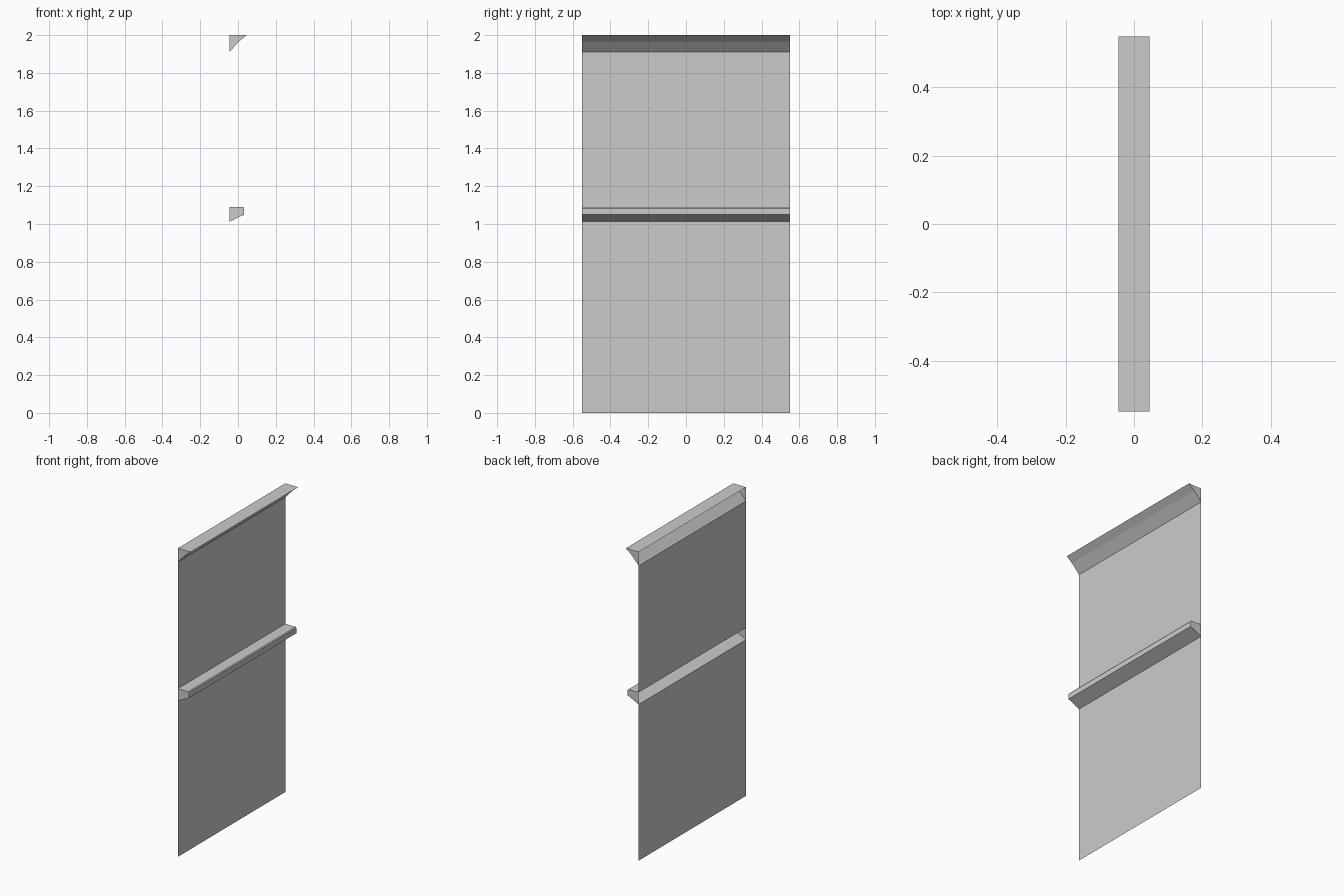
import bpy

if "Cube" in bpy.data.objects:
    bpy.data.objects.remove(bpy.data.objects["Cube"])

HALF = 0.55      # half the wall length along y
BACK = -0.046    # plane of the wall sheet


def extrude_profile(name, profile, capped=False):
    """Sweep an open (x, z) profile, listed bottom to top, along y."""
    n = len(profile)
    verts = [(x, y, z) for y in (-HALF, HALF) for x, z in profile]
    faces = [(i, n + i, n + i + 1, i + 1) for i in range(n - 1)]
    if capped:
        faces += [tuple(range(n)), tuple(reversed(range(n, 2 * n)))]
    mesh = bpy.data.meshes.new(name)
    mesh.from_pydata(verts, [], faces)
    mesh.update()
    obj = bpy.data.objects.new(name, mesh)
    bpy.context.collection.objects.link(obj)
    return obj


# Flat wall sheets below and above the rail
extrude_profile("lower_panel", [(BACK, 0), (BACK, 1.012)])
extrude_profile("upper_panel", [(BACK, 1.09), (BACK, 1.91)])

# Chair rail: sloped underside, flat front, tiny top bevel, open back
extrude_profile("chair_rail", [(BACK, 1.012), (0.033, 1.05), (0.033, 1.083),
                               (0.028, 1.09), (BACK, 1.09)], capped=True)

# Cornice: two sloped faces under a flat top, open back
extrude_profile("cornice", [(BACK, 1.91), (0.006, 1.967),
                            (0.046, 2.0), (BACK, 2.0)], capped=True)
